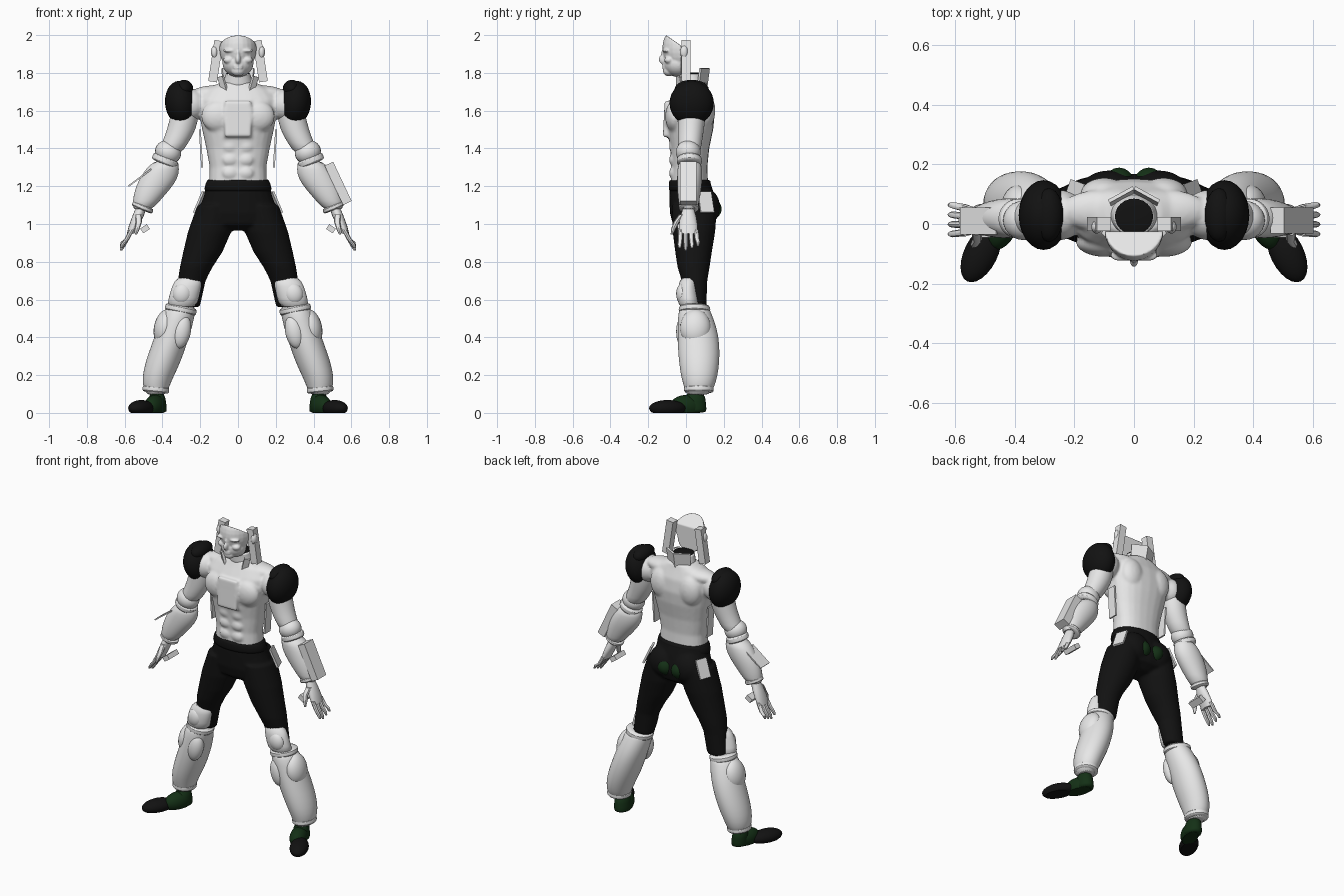
import bpy, bmesh, math
from mathutils import Matrix, Vector, Euler

cube = bpy.data.objects.get("Cube")
if cube:
    bpy.data.objects.remove(cube, do_unlink=True)


def material(name, r, g, b):
    m = bpy.data.materials.new(name)
    m.use_nodes = True
    m.diffuse_color = (r, g, b, 1)
    m.node_tree.nodes["Principled BSDF"].inputs["Base Color"].default_value = (r, g, b, 1)
    return m


GREY = material("light grey", .8, .8, .8)
BLACK = material("black", .006, .006, .006)
GREEN = material("dark green", .007, .03, .008)
BOTH = (1, -1)


def tube(bm, rings, power=1, sides=(1,), n=24):
    """Closed skin through level rings given as (x, y, z, rx, ry)."""
    def bend(v):
        return math.copysign(abs(v) ** power, v)
    for s in sides:
        loops = []
        for x, y, z, rx, ry in rings:
            angles = [math.tau * i / n for i in range(n)]
            loops.append([bm.verts.new((s * x + rx * bend(math.cos(a)), y + ry * bend(math.sin(a)), z))
                          for a in angles])
        for lo, hi in zip(loops, loops[1:]):
            for i in range(n):
                j = (i + 1) % n
                bm.faces.new((lo[i], lo[j], hi[j], hi[i]))
        bm.faces.new(loops[0])
        bm.faces.new(loops[-1])


def place(c, size, rot=(0, 0, 0)):
    return Matrix.LocRotScale(Vector(c), Euler(rot), Vector(size))


def ball(bm, c, r, rot=(0, 0, 0), sides=(1,)):
    for s in sides:
        bmesh.ops.create_uvsphere(bm, u_segments=24, v_segments=16, radius=1,
                                  matrix=place((s * c[0], c[1], c[2]), r, rot))


def box(bm, c, size, rot=(0, 0, 0)):
    bmesh.ops.create_cube(bm, size=1, matrix=place(c, size, rot))


def cut(bm, point, normal):
    """Slice everything beyond a plane away and close the openings."""
    bmesh.ops.bisect_plane(bm, geom=bm.verts[:] + bm.edges[:] + bm.faces[:],
                           plane_co=point, plane_no=normal, clear_outer=True)
    bmesh.ops.holes_fill(bm, edges=[e for e in bm.edges if e.is_boundary])


def finish(name, mat, bm, mirror=False, fuse=0, round_off=0):
    bmesh.ops.recalc_face_normals(bm, faces=bm.faces)
    mesh = bpy.data.meshes.new(name)
    bm.to_mesh(mesh)
    bm.free()
    mesh.materials.append(mat)
    ob = bpy.data.objects.new(name, mesh)
    bpy.context.collection.objects.link(ob)
    bpy.ops.object.select_all(action='DESELECT')
    ob.select_set(True)
    bpy.context.view_layer.objects.active = ob
    bpy.ops.object.shade_smooth_by_angle(angle=math.radians(40))
    if mirror:
        ob.modifiers.new("Mirror", 'MIRROR').use_mirror_merge = False
    if round_off:
        ob.modifiers.new("Round", 'SUBSURF').levels = round_off
        ob.modifiers["Round"].render_levels = round_off
    if fuse:
        m = ob.modifiers.new("Fuse", 'REMESH')
        m.mode, m.voxel_size, m.use_smooth_shade = 'VOXEL', fuse, True
        m = ob.modifiers.new("Soften", 'SMOOTH')
        m.factor, m.iterations = .5, 4
    return ob


def tube_part(name, mat, rings, mirror=True):
    bm = bmesh.new()
    tube(bm, rings)
    finish(name, mat, bm, mirror, round_off=1)


def ball_part(name, mat, c, r, rot=(0, 0, 0), mirror=True, floor=None):
    bm = bmesh.new()
    ball(bm, c, r, rot)
    if floor is not None:
        for v in bm.verts:
            v.co.z = max(v.co.z, floor)
    finish(name, mat, bm, mirror)


def box_part(name, mat, c, size, rot=(0, 0, 0), mirror=True):
    bm = bmesh.new()
    box(bm, c, size, rot)
    finish(name, mat, bm, mirror)


def band(name, c, rx, ry, thick, tilt):
    """Padded ring around a limb."""
    bm = bmesh.new()
    tube(bm, [(0, 0, h * thick, rx * k, ry * k) for h, k in ((-1, .88), (-.6, 1), (.6, 1), (1, .88))])
    bmesh.ops.transform(bm, matrix=place(c, (1, 1, 1), (0, tilt, 0)), verts=bm.verts)
    finish(name, GREY, bm, True, round_off=1)


# Head: face mask sliced at the crown and at the back
bm = bmesh.new()
ball(bm, (0, -.015, 1.93), (.1, .11, .13))
ball(bm, (0, -.04, 1.85), (.082, .08, .072))
ball(bm, (0, -.09, 1.81), (.036, .032, .028))
ball(bm, (0, -.115, 1.872), (.015, .03, .028))
ball(bm, (0, -.115, 1.895), (.01, .018, .035))
for z in (1.826, 1.838):
    ball(bm, (0, -.112, z), (.027, .014, .007))
ball(bm, (.042, -.105, 1.918), (.038, .02, .01), sides=BOTH)
ball(bm, (.048, -.09, 1.868), (.03, .025, .02), sides=BOTH)
cut(bm, (0, -.11, 2.003), (0, .57, .82))
cut(bm, (0, -.025, 1.9), (0, 1, 0))
finish("face", GREY, bm, fuse=.005)
ball_part("ear", GREY, (.125, -.01, 1.91), (.018, .022, .035))
box_part("side_bar", GREY, (.118, 0, 1.862), (.047, .047, .22), (0, -.1 - .05, 0))

# Neck and collar
tube_part("neck", GREY, [(0, .035, 1.7, .1, .08), (0, .03, 1.75, .075, .068),
                         (0, .02, 1.795, .068, .065), (0, .02, 1.797, .06, .058)], False)
ball_part("neck_opening", BLACK, (0, .025, 1.797), (.064, .06, .006), mirror=False)
box_part("back_collar", GREY, (.04, .092, 1.775), (.095, .012, .1), (-.15, 0, -.5))
box_part("front_collar", GREY, (.08, -.035, 1.738), (.035, .015, .09), (.2, .2, .7))

# Torso
bm = bmesh.new()
tube(bm, [(0, .018, 1.19, .155, .1), (0, .018, 1.3, .15, .095), (0, .02, 1.4, .168, .103),
          (0, .022, 1.5, .19, .122), (0, .024, 1.58, .205, .128), (0, .03, 1.66, .215, .112),
          (0, .035, 1.715, .17, .085), (0, .038, 1.75, .09, .07)], power=.85)
ball(bm, (.1, -.06, 1.57), (.095, .05, .085), sides=BOTH)
ball(bm, (.1, .1, 1.6), (.08, .055, .1), sides=BOTH)
ball(bm, (.11, .045, 1.69), (.14, .07, .045), sides=BOTH)
ball(bm, (.25, .03, 1.63), (.085, .085, .085), sides=BOTH)
for z in (1.27, 1.34, 1.41):
    ball(bm, (.042, -.066, z), (.042, .024, .034), sides=BOTH)
box(bm, (0, -.09, 1.555), (.14, .055, .19), (-.05, 0, 0))
finish("torso", GREY, bm, fuse=.009)
box_part("side_strap", GREY, (.196, .03, 1.4), (.01, .06, .2), (0, .06, 0))

# Trousers
bm = bmesh.new()
tube(bm, [(0, .02, 1.235, .165, .105), (0, .03, 1.16, .178, .118), (0, .042, 1.06, .212, .128),
          (0, .04, 1, .2, .11), (0, .035, .965, .09, .06)])
tube(bm, [(.12, .045, 1.1, .095, .12), (.15, .042, .96, .115, .113), (.187, .04, .85, .104, .097),
          (.222, .04, .77, .086, .085), (.245, .045, .7, .074, .068), (.268, .055, .56, .066, .053)],
     sides=BOTH)
ball(bm, (.085, .1, 1.09), (.1, .08, .1), sides=BOTH)
finish("trousers", BLACK, bm, fuse=.009)
tube_part("waistband", BLACK, [(0, .02, z, rx, .112) for z, rx in
                               ((1.17, .18), (1.18, .182), (1.225, .17), (1.235, .166))], False)
ball_part("seat_patch", GREEN, (.05, .121, 1.08), (.055, .068, .06), (0, .5, 0))
box_part("hip_plate", GREY, (.197, .105, 1.115), (.012, .075, .12), (0, -.42, .35))

# Legs
tube_part("knee_guard", GREY, [(.255, .015, .725, .07, .042), (.272, .008, .67, .078, .05),
                               (.288, .01, .61, .08, .054), (.3, .02, .55, .08, .06)])
ball_part("knee_cap", GREY, (.295, -.018, .63), (.05, .034, .058), (0, -.25, 0))
band("knee_band", (.303, .045, .548), .086, .085, .022, -.2)
tube_part("shin", GREY, [(.295, .045, .575, .074, .072), (.312, .045, .53, .086, .088),
                         (.335, .06, .45, .092, .105), (.365, .067, .36, .093, .112),
                         (.397, .07, .27, .094, .108), (.425, .07, .19, .083, .097),
                         (.435, .07, .13, .068, .078), (.432, .06, .09, .05, .06)])
ball_part("calf_pad", GREY, (.385, .05, .45), (.06, .082, .1), (0, -.2, 0))
ball_part("shin_pad", GREY, (.3, -.01, .43), (.05, .042, .09), (0, -.2, 0))
band("ankle_band", (.435, .068, .125), .072, .08, .02, -.1)

# Shoes
tube_part("shoe_ankle", GREEN, [(.425, .045, 0, .045, .06), (.425, .045, .015, .05, .065),
                                (.427, .045, .06, .046, .06), (.43, .048, .11, .042, .052)])
ball_part("shoe_heel", GREEN, (.438, .005, .035), (.052, .095, .06), (0, 0, .35), floor=0)
ball_part("shoe_toe", BLACK, (.513, -.098, .025), (.056, .105, .043), (0, 0, .46), floor=0)

# Arms
tube_part("upper_arm", GREY, [(.262, .03, 1.68, .068, .075), (.282, .03, 1.58, .075, .075),
                              (.298, .026, 1.5, .077, .07), (.333, .02, 1.43, .07, .064),
                              (.37, .018, 1.36, .064, .058)])
ball_part("elbow_pad", GREY, (.37, .012, 1.38), (.07, .066, .062), (0, -.4, 0))
band("elbow_band", (.385, .018, 1.335), .073, .068, .022, -.4)
tube_part("forearm", GREY, [(.378, .02, 1.34, .062, .058), (.4, .02, 1.29, .09, .066),
                            (.42, .02, 1.24, .102, .068), (.455, .017, 1.18, .093, .064),
                            (.487, .015, 1.12, .071, .056), (.51, .015, 1.07, .05, .045)])
band("wrist_band", (.505, .015, 1.088), .06, .054, .015, -.4)
ball_part("shoulder_pad", BLACK, (.303, .03, 1.64), (.083, .117, .118), (0, .12, 0))
ball_part("shoulder_pad_crest", BLACK, (.285, .03, 1.715), (.048, .09, .048), (0, .3, 0))

# Hands
bm = bmesh.new()
tube(bm, [(.515, .012, 1.08, .028, .03), (.53, .012, 1.04, .03, .042),
          (.552, .012, .99, .026, .05), (.568, .012, .95, .02, .048)], n=16)
for i in range(4):
    y, drop = -.028 + i * .027, .012 * abs(i - 1)
    tube(bm, [(.562, y, .97, .014, .013), (.588, y * 1.1, .92, .013, .012),
              (.61, y * 1.2, .88 + drop, .012, .011), (.619, y * 1.2, .86 + drop, .006, .006)], n=8)
tube(bm, [(.528, -.02, 1.05, .018, .018), (.525, -.05, 1.01, .016, .016),
          (.535, -.068, .97, .013, .012), (.54, -.075, .945, .006, .006)], n=8)
finish("hand", GREY, bm, True)
box_part("palm_block", GREY, (.492, .005, .975), (.042, .1, .03), (0, .6, 0))

# Forearm attachments, different on each side
box_part("left_forearm_box", GREY, (.53, .012, 1.215), (.05, .088, .23), (0, -.44, 0), False)
box_part("right_forearm_flap", GREY, (-.52, .01, 1.245), (.15, .092, .008), (0, -.64, 0), False)
